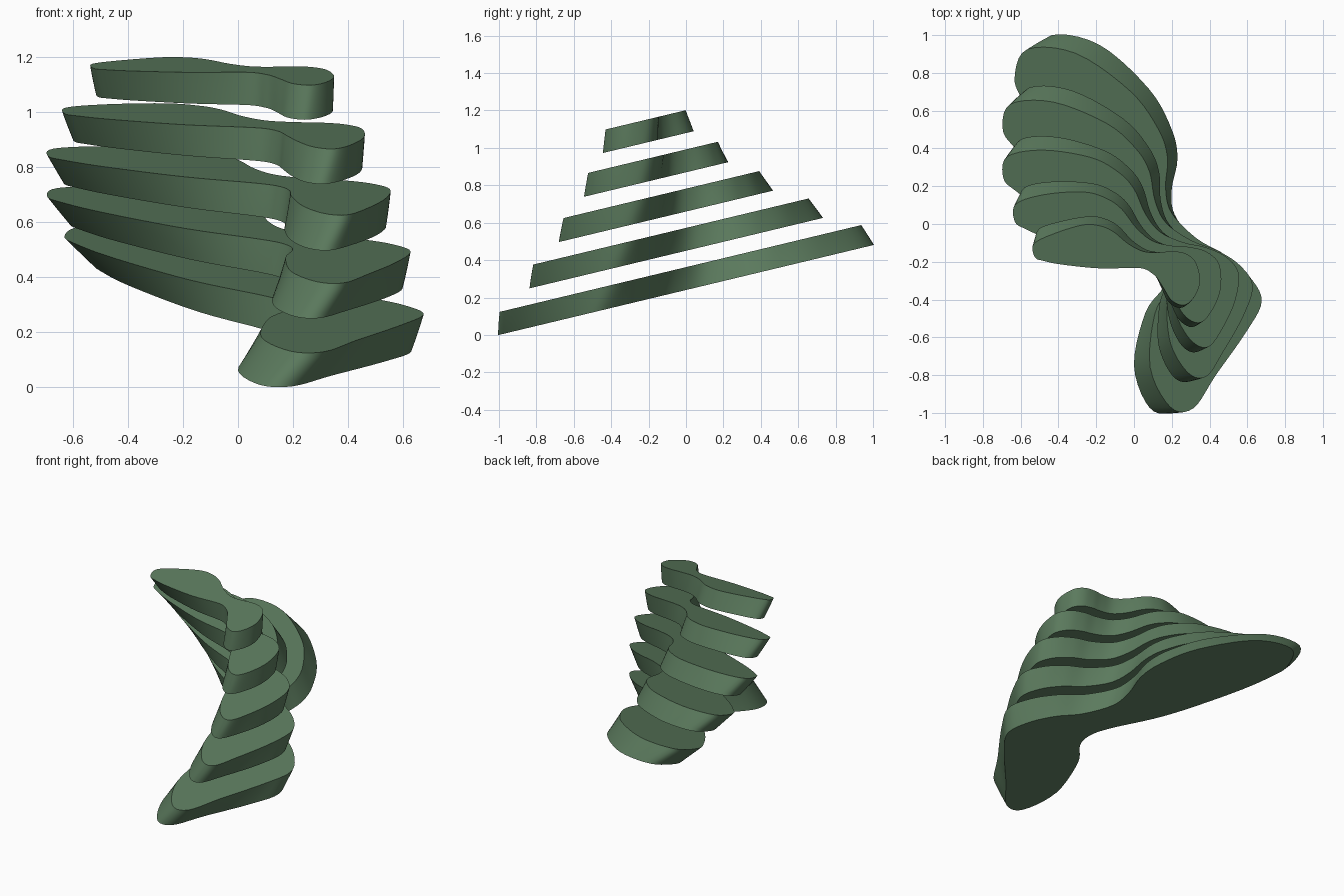
import bpy, bmesh, math
from mathutils import Vector

if "Cube" in bpy.data.objects:
    bpy.data.objects.remove(bpy.data.objects["Cube"])

TILT = math.atan(0.24)            # every layer lies on a sloping plane
CS, SN = math.cos(TILT), math.sin(TILT)
PITCH, THICK = 0.204, 0.119       # along the plane normal
STEP = math.radians(12)           # twist per layer
PIVOT = Vector((-0.10, -0.06))
LAYERS = 5

# plan outline of the underside of the lowest layer
BASE = [(-.52, .86), (-.435, 1.0), (-.18, .947), (.08, .714), (.2, .5), (.23, .344),
        (.2, .185), (.215, .05), (.33, -.1), (.47, -.205), (.58, -.33), (.63, -.47),
        (.53, -.62), (.34, -.83), (.2, -.99), (.08, -.97), (0, -.75), (.06, -.47),
        (.155, -.335), (.16, -.24), (.09, -.124), (-.147, .143), (-.38, .505), (-.49, .73)]
# plan outline of the upper side of the highest layer, same point order
TOP = [(-.525, -.175), (-.53, -.105), (-.42, -.05), (-.27, -.005), (-.18, -.01), (-.11, -.04),
       (-.03, -.105), (.05, -.145), (.13, -.15), (.20, -.145), (.27, -.155), (.325, -.20),
       (.35, -.30), (.32, -.385), (.265, -.43), (.2, -.405), (.16, -.345), (.125, -.29),
       (.10, -.265), (.06, -.24), (0, -.232), (-.18, -.235), (-.38, -.215), (-.48, -.195)]


def rotate(v, a):
    c, s = math.cos(a), math.sin(a)
    return Vector((v.x * c - v.y * s, v.x * s + v.y * c))


def scale_of(k):
    return 1 - 0.144 * k


def to_local(points, k, up):
    """Undo slope, twist and scale of an outline measured in plan."""
    h = k * PITCH + up
    return [rotate(Vector((x, (y + h * SN) / CS)) - PIVOT, -h / PITCH * STEP) / scale_of(k)
            for x, y in points]


def smooth_loop(p, n=5):
    """Closed Catmull-Rom curve."""
    out = []
    for i in range(len(p)):
        a, b, c, d = (p[(i + j) % len(p)] for j in (-1, 0, 1, 2))
        for s in range(n):
            t = s / n
            out.append(0.5 * (2 * b + (c - a) * t + (2 * a - 5 * b + 4 * c - d) * t * t
                              + (3 * b - a - 3 * c + d) * t ** 3))
    return out


low = to_local(BASE, 0, 0)
high = to_local(TOP, LAYERS - 1, THICK)

green = bpy.data.materials.new("moss green")
green.diffuse_color = (0.105, 0.195, 0.11, 1)
green.use_nodes = True
green.node_tree.nodes["Principled BSDF"].inputs["Base Color"].default_value = green.diffuse_color


def layer(k, rings=6):
    shape = smooth_loop([a.lerp(b, k / (LAYERS - 1)) for a, b in zip(low, high)])
    bm = bmesh.new()
    loops = []
    for r in range(rings + 1):
        h = k * PITCH + THICK * r / rings
        loop = []
        for p in shape:
            q = PIVOT + rotate(p * scale_of(k), h / PITCH * STEP)
            loop.append(bm.verts.new((q.x, q.y * CS - h * SN, 0.24 + q.y * SN + h * CS)))
        loops.append(loop)
    n = len(shape)
    for lo, hi in zip(loops, loops[1:]):
        for i in range(n):
            j = (i + 1) % n
            bm.faces.new((lo[i], lo[j], hi[j], hi[i]))
    bm.faces.new(loops[0])
    bm.faces.new(loops[-1])
    bmesh.ops.recalc_face_normals(bm, faces=bm.faces)
    me = bpy.data.meshes.new(f"layer_{k + 1}")
    bm.to_mesh(me)
    bm.free()
    me.materials.append(green)
    ob = bpy.data.objects.new(f"layer_{k + 1}", me)
    bpy.context.collection.objects.link(ob)
    bpy.ops.object.select_all(action='DESELECT')
    ob.select_set(True)
    bpy.context.view_layer.objects.active = ob
    bpy.ops.object.shade_smooth_by_angle(angle=math.radians(40))


# stacked twisting layers
for k in range(LAYERS):
    layer(k)
